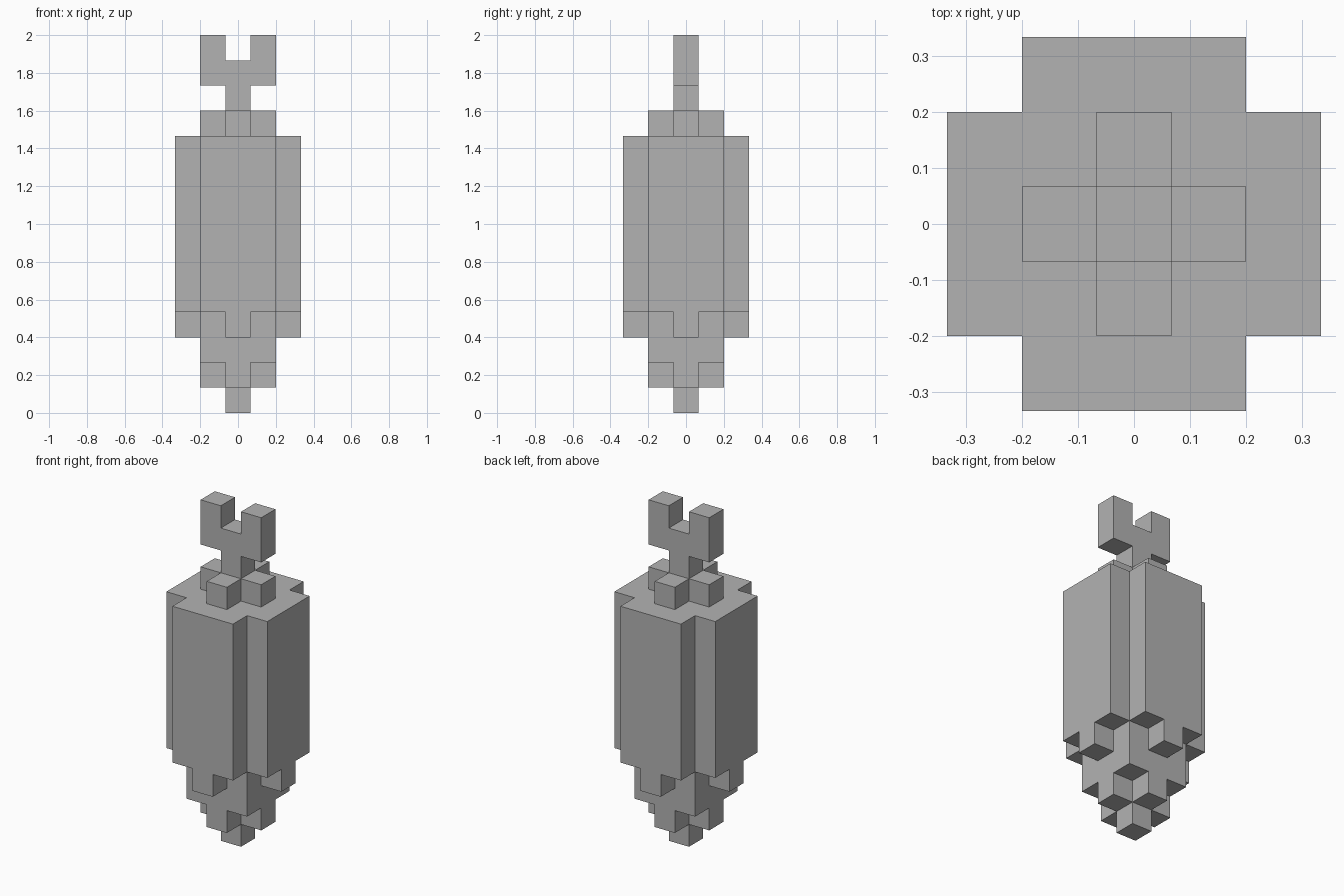
import bpy
import bmesh
from math import radians
from mathutils import Vector

cube = bpy.data.objects.get("Cube")
if cube:
    bpy.data.objects.remove(cube, do_unlink=True)

U = 2 / 15  # edge of one block

grey = bpy.data.materials.new("plain grey")
grey.use_nodes = True
colour = (0.45, 0.45, 0.45, 1)
grey.diffuse_color = colour
grey.node_tree.nodes["Principled BSDF"].inputs["Base Color"].default_value = colour


def block(rx, ry, layers):
    """Block positions of a centred box, rx and ry cells out from the middle."""
    return {(x, y, z) for x in range(-rx, rx + 1)
            for y in range(-ry, ry + 1) for z in layers}


def cross(long, short, layers):
    """Two boxes crossing at the middle."""
    return block(long, short, layers) | block(short, long, layers)


parts = {
    # stepped point at the bottom
    "tip": block(0, 0, [0]) | cross(1, 0, [1]) | block(1, 1, [2]),
    # tall notched column with short studs under its sides
    "body": block(1, 1, [3]) | cross(2, 0, [3]) | cross(2, 1, range(4, 11)),
    # small cross on top of the column
    "collar": cross(1, 0, [11]),
    # stem carrying two upright prongs
    "forked_handle": block(0, 0, [12]) | block(1, 0, [13, 14]) - block(0, 0, [14]),
}
solid = set().union(*parts.values())
directions = [Vector(v) * s for v in ((1, 0, 0), (0, 1, 0), (0, 0, 1)) for s in (1, -1)]


def build(name, cells):
    """Make the outer skin of a group of blocks."""
    bm = bmesh.new()
    for cell in sorted(cells):
        centre = Vector(cell) + Vector((0, 0, 0.5))
        for d in directions:
            if tuple(int(c) for c in Vector(cell) + d) in solid:
                continue
            a = Vector((d.y, d.z, d.x))
            b = d.cross(a)
            corners = [centre + (d + a * i + b * j) / 2
                       for i, j in ((-1, -1), (1, -1), (1, 1), (-1, 1))]
            bm.faces.new([bm.verts.new(c * U) for c in corners])
    bmesh.ops.remove_doubles(bm, verts=bm.verts, dist=U / 100)
    # merge neighbouring squares into large flat faces
    bmesh.ops.dissolve_limit(bm, angle_limit=radians(1), verts=bm.verts, edges=bm.edges)
    mesh = bpy.data.meshes.new(name)
    bm.to_mesh(mesh)
    bm.free()
    mesh.materials.append(grey)
    bpy.context.collection.objects.link(bpy.data.objects.new(name, mesh))


for part_name, part_cells in parts.items():
    build(part_name, part_cells)
